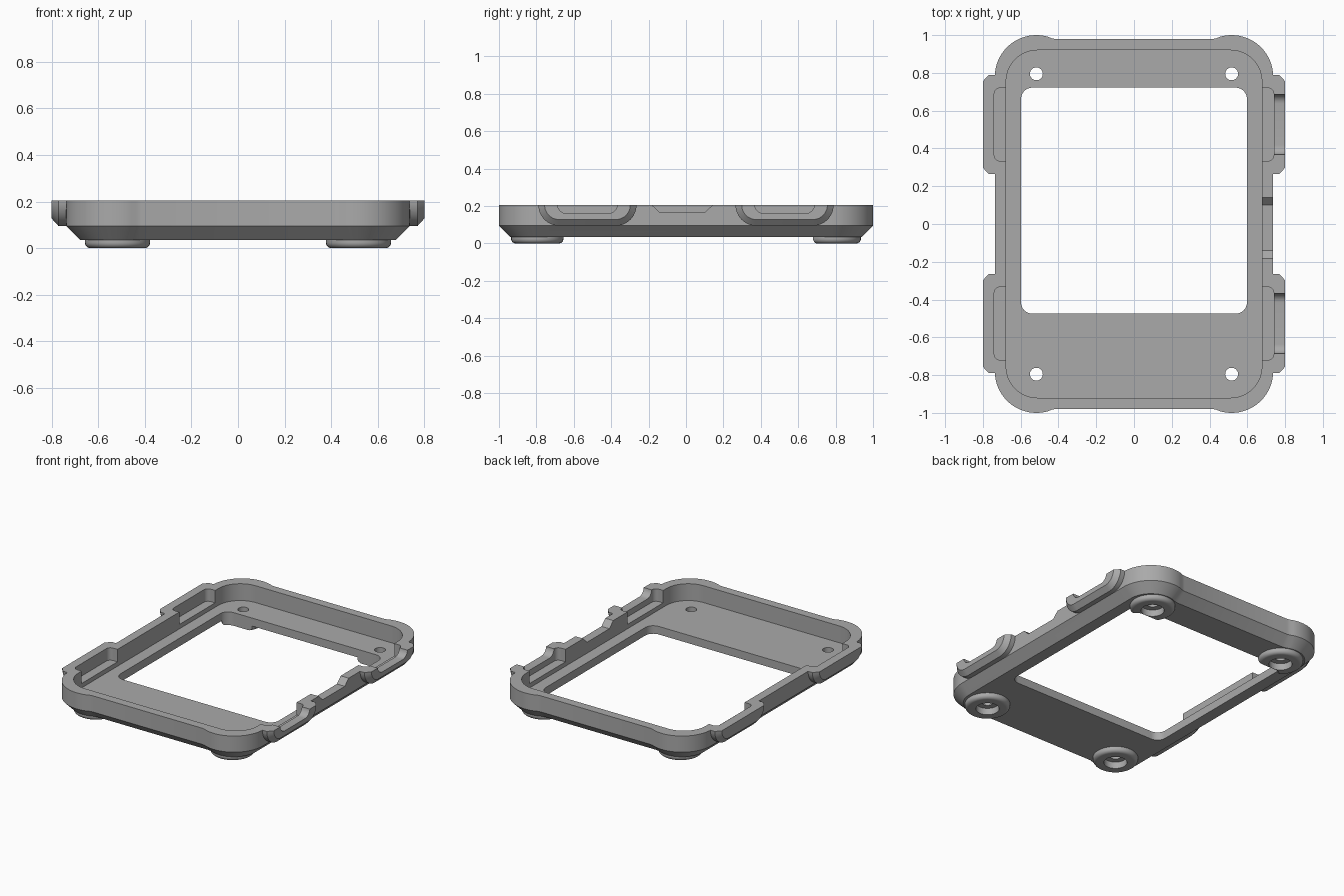
import bpy
from math import sin, cos, radians
from mathutils import Vector

cube = bpy.data.objects.get("Cube")
if cube:
    bpy.data.objects.remove(cube)

TOP, RIM, BASE, FLOOR = 0.205, 0.095, 0.035, 0.09

grey = bpy.data.materials.new("mid_grey")
grey.use_nodes = True
grey.diffuse_color = (0.4, 0.4, 0.4, 1)
grey.node_tree.nodes["Principled BSDF"].inputs["Base Color"].default_value = grey.diffuse_color


def arc(cx, cy, r, a0, a1, n=12):
    """Points on a circle between two angles in degrees."""
    steps = [radians(a0 + (a1 - a0) * i / n) for i in range(n + 1)]
    return [Vector((cx + r * cos(a), cy + r * sin(a))) for a in steps]


def rounded(x0, y0, x1, y1, r, n=8):
    """Anticlockwise rectangle with round corners."""
    return (arc(x1 - r, y1 - r, r, 0, 90, n) + arc(x0 + r, y1 - r, r, 90, 180, n)
            + arc(x0 + r, y0 + r, r, 180, 270, n) + arc(x1 - r, y0 + r, r, 270, 360, n))


def inset(loop, d):
    """Move an anticlockwise loop inwards by d."""
    result = []
    for i, p in enumerate(loop):
        a = (p - loop[i - 1]).normalized()
        b = (loop[(i + 1) % len(loop)] - p).normalized()
        na, nb = Vector((-a.y, a.x)), Vector((-b.y, b.x))
        result.append(p + (na + nb) * d / (1 + na.dot(nb)))
    return result


def loft(name, layers, place=lambda p, h: (p.x, p.y, h)):
    """Solid through (loop, height) layers, capped at both ends."""
    n = len(layers[0][0])
    verts = [place(p, h) for loop, h in layers for p in loop]
    faces = [list(range(n))[::-1], list(range(len(verts) - n, len(verts)))]
    for k in range(len(layers) - 1):
        for i in range(n):
            j = (i + 1) % n
            faces.append([k * n + i, k * n + j, k * n + n + j, k * n + n + i])
    mesh = bpy.data.meshes.new(name)
    mesh.from_pydata(verts, [], faces)
    mesh.materials.append(grey)
    obj = bpy.data.objects.new(name, mesh)
    bpy.context.scene.collection.objects.link(obj)
    return obj


def sideways(p, h):
    """Profile drawn in y and z, extruded along x."""
    return (h, p.x, p.y)


def combine(tool, operation):
    """Apply one boolean to the frame and drop the tool."""
    mod = frame.modifiers.new(tool.name, 'BOOLEAN')
    mod.object, mod.operation, mod.solver = tool, operation, 'EXACT'
    bpy.context.view_layer.objects.active = frame
    bpy.ops.object.modifier_apply(modifier=mod.name)
    bpy.data.objects.remove(tool)


# Frame shell: swollen round corners and a chamfered underside
corner = arc(0.517, 0.78, 0.22, 0, 106, 20)
corner += [Vector((0.435, 0.983)), Vector((0.415, 0.979))]
half = corner + [Vector((-p.x, p.y)) for p in reversed(corner)]
outline = half + [Vector((-p.x, -p.y)) for p in half]
frame = loft("frame", [(inset(outline, 0.06), BASE), (outline, RIM), (outline, TOP)])

# Tray pocket
combine(loft("pocket", [(rounded(-0.677, -0.92, 0.677, 0.92, 0.165, 14), h)
                        for h in (FLOOR, 0.4)]), 'DIFFERENCE')

# Side clips: rounded blocks with a bevelled outer face, hollow back and open top
for side in (-1, 1):
    for y in (-0.527, 0.527):
        block = (arc(y + 0.152, 0.205, 0.11, -90, 0) + arc(y - 0.152, 0.205, 0.11, 180, 270))
        slim = (arc(y + 0.152, 0.205, 0.077, -90, 0) + arc(y - 0.152, 0.205, 0.077, 180, 270))
        combine(loft("clip", [(block, side * 0.7), (block, side * 0.77), (slim, side * 0.8)],
                     sideways), 'UNION')
        hollow = rounded(y - 0.193, -0.74, y + 0.193, 0.74, 0.03)
        xs = sorted((side * 0.6, side * 0.74))
        hollow = rounded(xs[0], y - 0.193, xs[1], y + 0.193, 0.03)
        combine(loft("hollow", [(hollow, 0.12), (hollow, 0.4)]), 'DIFFERENCE')
        notch = [Vector((y + 0.16, 0.3)), Vector((y - 0.16, 0.3))]
        notch += arc(y - 0.11, 0.21, 0.05, 180, 270, 8) + arc(y + 0.11, 0.21, 0.05, 270, 360, 8)
        combine(loft("notch", [(notch, side * 0.6), (notch, side * 0.9)], sideways), 'DIFFERENCE')

# Sloped finger notch in the left wall
finger = [Vector(p) for p in ((-0.28, 0.3), (-0.14, 0.165), (0.1, 0.165), (0.24, 0.3))]
combine(loft("finger_notch", [(finger, 0.6), (finger, 0.9)], sideways), 'DIFFERENCE')


def disc(x, y, r):
    return arc(x, y, r, 0, 350, 35)


# Rounded feet with a screw recess and a through hole
for x in (-0.517, 0.517):
    for y in (-0.795, 0.795):
        edge = [(0.115 + 0.025 * sin(radians(a)), 0.025 * (1 - cos(radians(a))))
                for a in range(0, 91, 15)]
        combine(loft("foot", [(disc(x, y, r), z) for r, z in edge + [(0.14, 0.05)]]), 'UNION')
        combine(loft("recess", [(disc(x, y, 0.072), h) for h in (-0.1, 0.045)]), 'DIFFERENCE')
        combine(loft("screw_hole", [(disc(x, y, 0.034), h) for h in (-0.1, 0.4)]), 'DIFFERENCE')

# Window through the floor, also trimming the rear feet
window = rounded(-0.598, -0.475, 0.598, 0.722, 0.06)
combine(loft("window", [(window, h) for h in (-0.1, 0.4)]), 'DIFFERENCE')

bpy.ops.object.select_all(action='DESELECT')
frame.select_set(True)
bpy.context.view_layer.objects.active = frame
bpy.ops.object.shade_smooth_by_angle(angle=radians(25))
